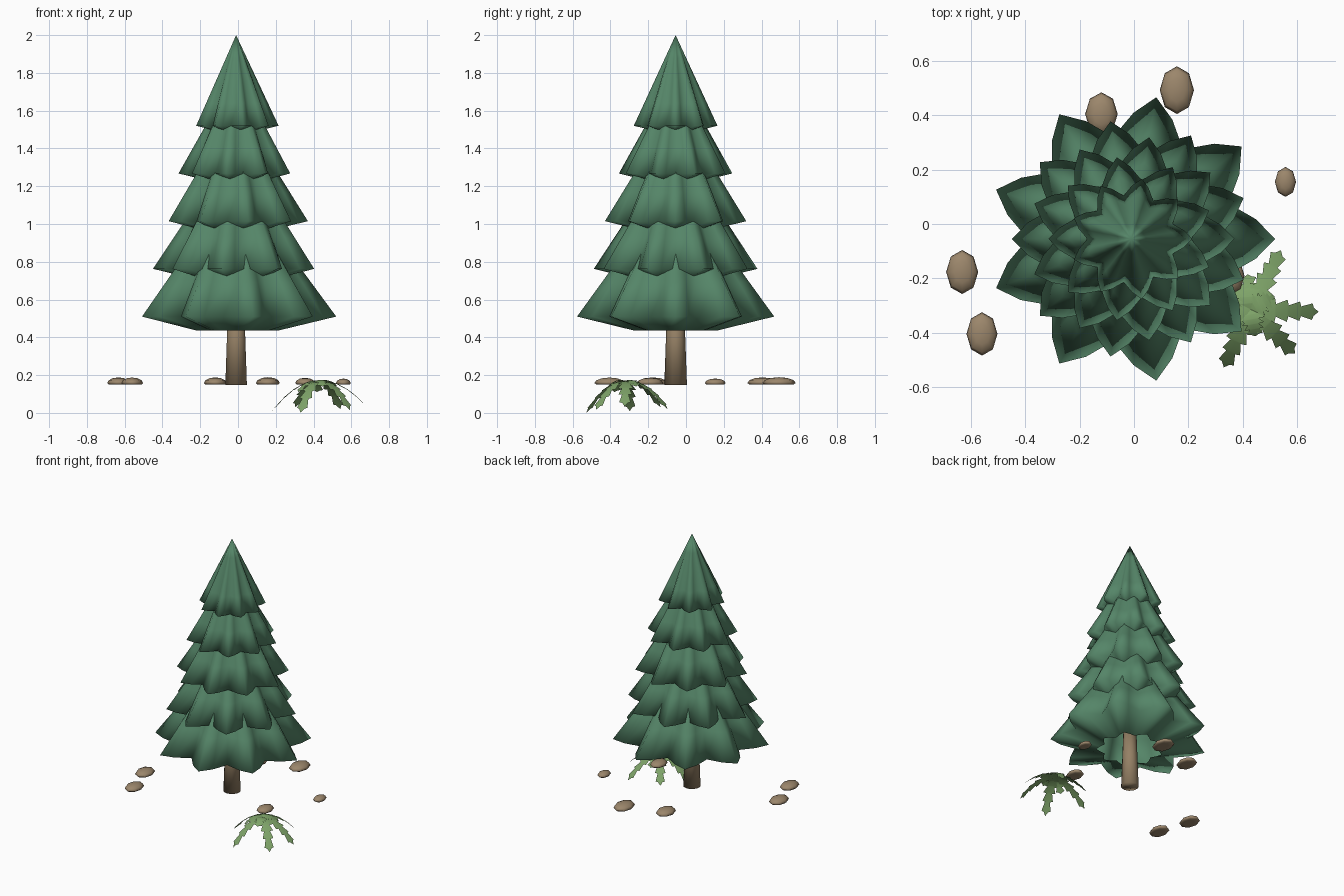
import bpy, bmesh, math
from mathutils import Vector, Matrix

cube = bpy.data.objects.get("Cube")
if cube:
    bpy.data.objects.remove(cube, do_unlink=True)

GROUND = 0.15
CENTER = Vector((-0.01, -0.055, 0))


def material(name, rgb):
    m = bpy.data.materials.new(name)
    m.use_nodes = True
    m.diffuse_color = (*rgb, 1)
    bsdf = m.node_tree.nodes["Principled BSDF"]
    bsdf.inputs["Base Color"].default_value = (*rgb, 1)
    bsdf.inputs["Roughness"].default_value = 0.9
    return m


needle_green = material("needle green", (0.09, 0.235, 0.138))
bark_brown = material("bark brown", (0.3, 0.217, 0.13))
stone_brown = material("stone brown", (0.33, 0.24, 0.148))
fern_green = material("fern green", (0.21, 0.37, 0.14))


def finish(bm, name, mat, location, recalc=True):
    """Turn a bmesh into a named, fully smooth object with one material."""
    if recalc:
        bmesh.ops.recalc_face_normals(bm, faces=bm.faces)
    for f in bm.faces:
        f.smooth = True
    me = bpy.data.meshes.new(name)
    bm.to_mesh(me)
    bm.free()
    me.materials.append(mat)
    ob = bpy.data.objects.new(name, me)
    ob.location = location
    bpy.context.collection.objects.link(ob)
    return ob


def bridge(bm, a, b):
    n = len(a)
    for i in range(n):
        bm.faces.new((a[i], a[(i + 1) % n], b[(i + 1) % n], b[i]))


# Foliage tiers: nine-pointed pleated cones with a sloping underside
POINTS = 9


def star_ring(bm, radius, valley, z, turn):
    """Tip, shoulder, valley, shoulder for every point of the star."""
    shoulder = 0.56 + 0.44 * valley
    pattern = ((0, 1), (9, shoulder), (20, valley), (31, shoulder))
    ring = []
    for p in range(POINTS):
        for deg, k in pattern:
            a = math.radians(p * 360 / POINTS + deg + turn)
            ring.append(bm.verts.new((radius * k * math.cos(a), radius * k * math.sin(a), z)))
    return ring


def tier(name, radius, z, turn, apex):
    bm = bmesh.new()
    rings = [star_ring(bm, radius * 0.42, 0.8, z - 0.14 * radius, turn)]
    for t in (0, 0.25, 0.5, 0.75):
        rings.append(star_ring(bm, radius * (1 - t), 0.72 + 0.16 * t, z + apex * t, turn))
    for a, b in zip(rings, rings[1:]):
        bridge(bm, a, b)
    top, last = bm.verts.new((0, 0, z + apex)), rings[-1]
    for i, v in enumerate(last):
        bm.faces.new((v, last[(i + 1) % len(last)], top))
    finish(bm, name, needle_green, CENTER)


tiers = [(0.53, 0.72), (0.44, 0.66), (0.38, 0.61), (0.305, 0.54), (0.225, 0.48)]
for i, (radius, apex) in enumerate(tiers):
    tier(f"foliage_tier_{i + 1}", radius, 0.51 + 0.2525 * i, 20 * (i % 2), apex)

# Trunk
bm = bmesh.new()
bmesh.ops.create_cone(bm, cap_ends=True, segments=10, radius1=0.06, radius2=0.044,
                      depth=0.45, matrix=Matrix.Translation((0, 0, GROUND + 0.222)))
finish(bm, "trunk", bark_brown, CENTER)

# Stones: flattened domes with flat bottoms
stones = [(-0.12, 0.405, 0.06, 0.08), (0.158, 0.493, 0.063, 0.088),
          (0.558, 0.155, 0.039, 0.055), (-0.633, -0.177, 0.059, 0.081),
          (-0.56, -0.405, 0.057, 0.08), (0.355, -0.19, 0.052, 0.07)]
for i, (x, y, rx, ry) in enumerate(stones):
    bm = bmesh.new()
    bmesh.ops.create_uvsphere(bm, u_segments=8, v_segments=6, radius=1)
    height = 0.012 + 0.3 * rx
    for v in bm.verts:
        v.co = (v.co.x * rx, v.co.y * ry, max(v.co.z * height, -0.008) + 0.008)
    finish(bm, f"stone_{i + 1}", stone_brown, (x, y, GROUND))

# Fern: arching serrated fronds, each a thin strip
TEETH = 5


def frond(name, heading, length, tip_z):
    bm = bmesh.new()
    rows = []

    def section(t, half):
        x = length * t
        z = 0.165 + 0.06 * t * (1 - t) - (0.165 - tip_z) * t ** 1.7
        rows.append([bm.verts.new((x, s * half, max(z - abs(s) * half * 0.1, 0)))
                     for s in (-1, 0, 1)])

    section(0, 0.02)
    for i in range(TEETH):
        t = (i + 0.9) / (TEETH + 0.4)
        width = 0.056 * (1 - 0.5 * t) * min(1, 0.7 + t)
        section(t, width)
        section(t + 0.02, width * 0.5)
    tip = bm.verts.new((length, 0, tip_z))
    for a, b in zip(rows, rows[1:]):
        for k in (0, 1):
            bm.faces.new((a[k], b[k], b[k + 1], a[k + 1]))
    for k in (0, 1):
        bm.faces.new((rows[-1][k], tip, rows[-1][k + 1]))
    ob = finish(bm, name, fern_green, (0.43, -0.315, 0), recalc=False)
    ob.rotation_euler.z = math.radians(heading)


fronds = [(-2, 0.25, 0.035), (63, 0.245, 0.02), (125, 0.22, 0.03), (176, 0.25, 0.01),
          (-115, 0.235, 0), (-45, 0.23, 0.015), (30, 0.1, 0.14), (95, 0.13, 0.11),
          (-80, 0.1, 0.14), (-150, 0.13, 0.11)]
for i, spec in enumerate(fronds):
    frond(f"fern_frond_{i + 1}", *spec)
